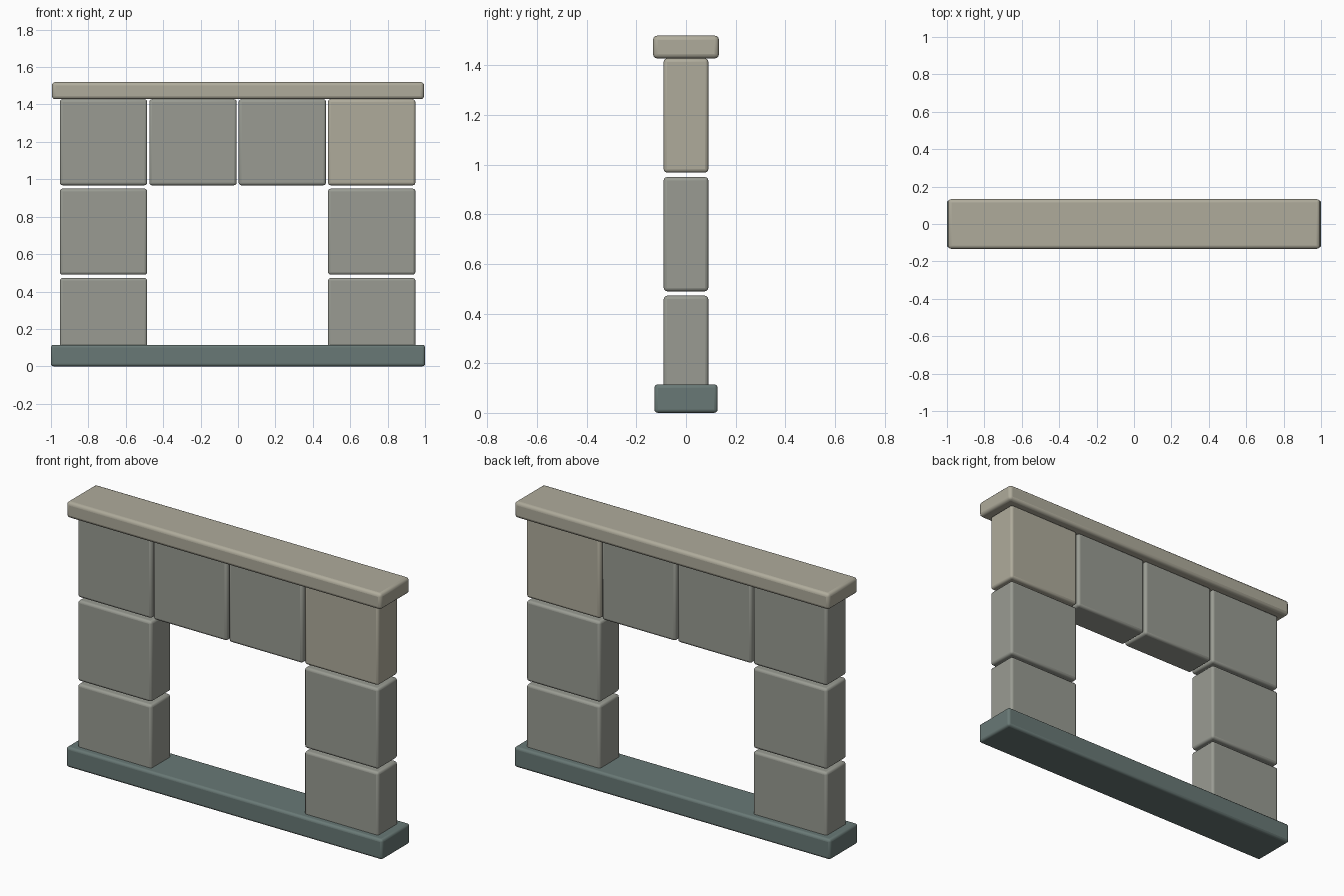
import bpy

if "Cube" in bpy.data.objects:
    bpy.data.objects.remove(bpy.data.objects["Cube"])


def material(name, color):
    m = bpy.data.materials.new(name)
    m.diffuse_color = (*color, 1)
    m.use_nodes = True
    m.node_tree.nodes["Principled BSDF"].inputs["Base Color"].default_value = m.diffuse_color
    return m


SLATE = material("slate", (0.14, 0.19, 0.18))
STONE = material("grey_stone", (0.32, 0.33, 0.29))
SAND = material("sandstone", (0.43, 0.41, 0.33))


def slab(name, center, size, mat, radius=0.014):
    """Box with softly rounded edges."""
    bpy.ops.mesh.primitive_cube_add(size=1, location=center)
    ob = bpy.context.object
    ob.name = name
    ob.scale = size
    bpy.ops.object.transform_apply(location=False, rotation=False, scale=True)
    bevel = ob.modifiers.new("rounded_edges", 'BEVEL')
    bevel.width = radius
    bevel.segments = 3
    ob.data.materials.append(mat)
    bpy.ops.object.shade_smooth_by_angle()
    return ob


# Sill and cap
slab("base_sill", (0, 0, 0.0575), (2.0, 0.255, 0.115), SLATE)
slab("top_cap", (0, 0, 1.474), (1.99, 0.266, 0.092), SAND, 0.018)

# Grid of blocks with the window opening left free
PITCH = 0.478
for row in range(3):
    for col in range(4):
        if row < 2 and col in (1, 2):
            continue
        mat = SAND if (row, col) == (2, 3) else STONE
        slab(f"wall_block_{row}_{col}",
             ((col - 1.5) * PITCH - 0.002, 0, 0.242 + row * PITCH),
             (0.467, 0.18, 0.46), mat)
